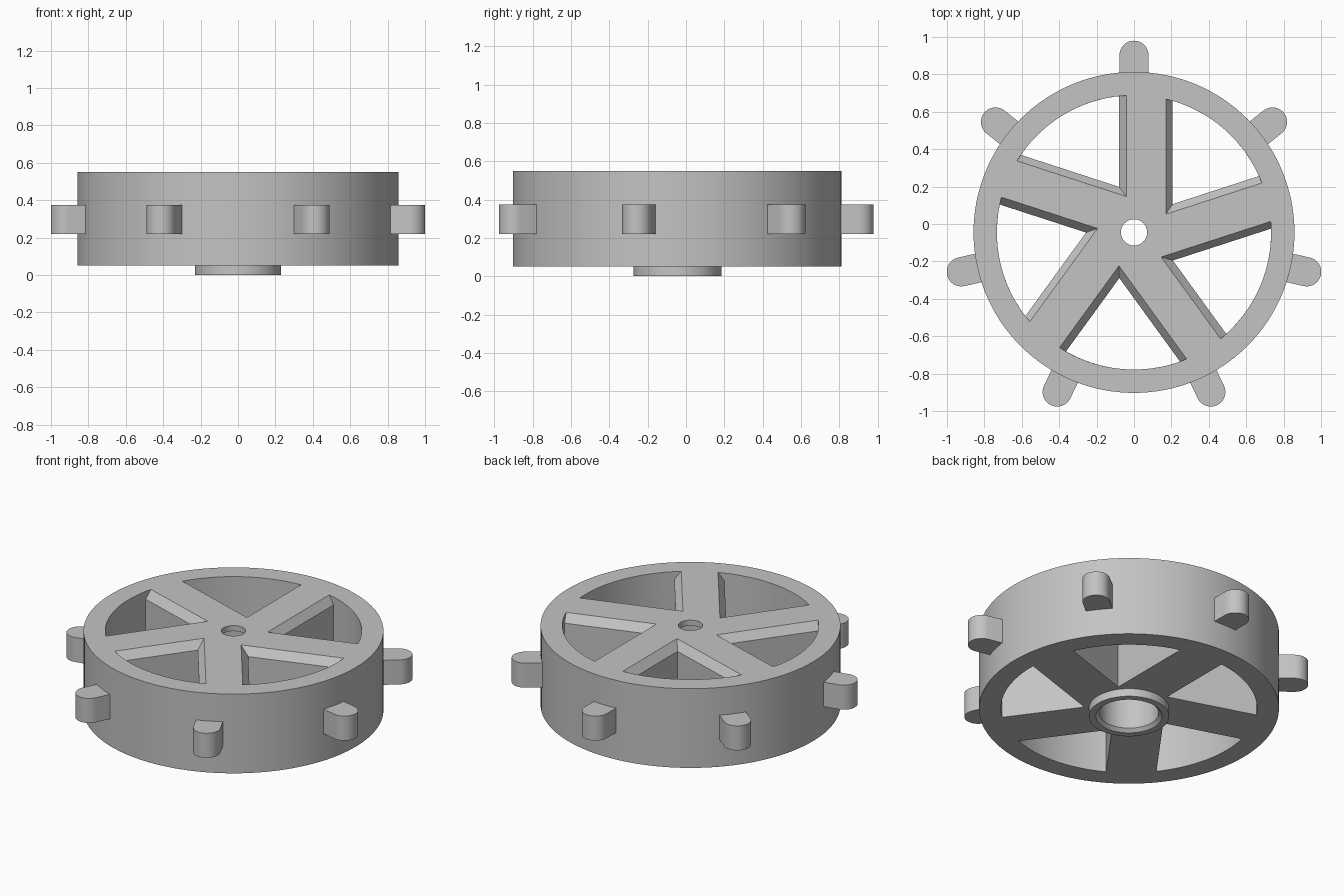
import bpy, bmesh
from math import sin, cos, asin, pi, radians
from mathutils import Matrix

cube = bpy.data.objects.get("Cube")
if cube:
    bpy.data.objects.remove(cube)

CENTRE_Y = -0.045
RIM_OUT, RIM_IN = 0.858, 0.733
BOTTOM, TOP = 0.05, 0.55
SPOKES, KNOBS = 5, 7

grey = bpy.data.materials.new("plain_grey")
grey.use_nodes = True
COLOUR = (0.55, 0.55, 0.55, 1)
grey.diffuse_color = COLOUR
bsdf = next(n for n in grey.node_tree.nodes if n.type == "BSDF_PRINCIPLED")
bsdf.inputs["Base Color"].default_value = COLOUR


def make_object(name, bm):
    bmesh.ops.recalc_face_normals(bm, faces=bm.faces)
    mesh = bpy.data.meshes.new(name)
    bm.to_mesh(mesh)
    bm.free()
    mesh.materials.append(grey)
    obj = bpy.data.objects.new(name, mesh)
    bpy.context.collection.objects.link(obj)
    obj.location.y = CENTRE_Y
    return obj


def bridge(bm, rings, closed=False):
    """Join successive vertex rings with quads; cap the ends unless closed."""
    pairs = list(zip(rings, rings[1:]))
    if closed:
        pairs.append((rings[-1], rings[0]))
    for low, high in pairs:
        for i in range(len(low)):
            j = (i + 1) % len(low)
            bm.faces.new((low[i], low[j], high[j], high[i]))
    if not closed:
        bm.faces.new(rings[0])
        bm.faces.new(rings[-1])


def loft(bm, outlines, turn):
    """Stack (z, outline) sections, turned about the wheel axis."""
    rot = Matrix.Rotation(turn, 3, "Z")
    rings = []
    for z, outline in outlines:
        ring = [bm.verts.new((x, y, z)) for x, y in outline]
        bmesh.ops.rotate(bm, verts=ring, matrix=rot, cent=(0, 0, 0))
        rings.append(ring)
    bridge(bm, rings)


def smooth(obj):
    bpy.ops.object.select_all(action="DESELECT")
    obj.select_set(True)
    bpy.context.view_layer.objects.active = obj
    bpy.ops.object.shade_smooth_by_angle(angle=radians(25))


# Wheel body: lathed disc with bottom boss, deep bore and small top hole
profile = [(0.07, TOP), (RIM_OUT, TOP), (RIM_OUT, BOTTOM), (0.23, BOTTOM),
           (0.23, 0), (0.19, 0), (0.17, 0.02), (0.17, 0.515), (0.07, 0.515)]
SEG = 128
bm = bmesh.new()
bridge(bm, [[bm.verts.new((r * cos(2 * pi * i / SEG), r * sin(2 * pi * i / SEG), z))
             for i in range(SEG)] for r, z in profile], closed=True)
wheel = make_object("wheel_body", bm)


# Windows between the offset spokes, with a chamfered upper edge
def window_outline(a, b, steps=24):
    pitch = 2 * pi / SPOKES
    start, end = asin(a / RIM_IN), pitch - asin(b / RIM_IN)
    points = [((b + a * cos(pitch)) / sin(pitch), a)]
    for i in range(steps + 1):
        t = start + (end - start) * i / steps
        points.append((RIM_IN * cos(t), RIM_IN * sin(t)))
    return points


narrow, wide = window_outline(0.08, 0.207), window_outline(0.04, 0.17)
bm = bmesh.new()
for k in range(SPOKES):
    loft(bm, [(0, narrow), (TOP - 0.05, narrow), (TOP, wide), (TOP + 0.1, wide)],
         pi / 2 + k * 2 * pi / SPOKES)
cutter = make_object("window_cutter", bm)
cutter.hide_render = True

bpy.context.view_layer.objects.active = wheel
cut = wheel.modifiers.new("windows", "BOOLEAN")
cut.operation, cut.solver, cut.object = "DIFFERENCE", "EXACT", cutter
bpy.ops.object.modifier_apply(modifier=cut.name)
bpy.data.objects.remove(cutter)
smooth(wheel)

# Round-ended knobs around the rim
HALF, REACH = 0.078, 0.947
arc = [-pi / 2 + pi * i / 20 for i in range(21)]
knob = [(0.8, HALF), (0.8, -HALF)]
knob += [(REACH + HALF * cos(t), HALF * sin(t)) for t in arc]
for k in range(KNOBS):
    bm = bmesh.new()
    loft(bm, [(0.22, knob), (0.375, knob)], pi / 2 + k * 2 * pi / KNOBS)
    smooth(make_object(f"rim_knob_{k + 1}", bm))
